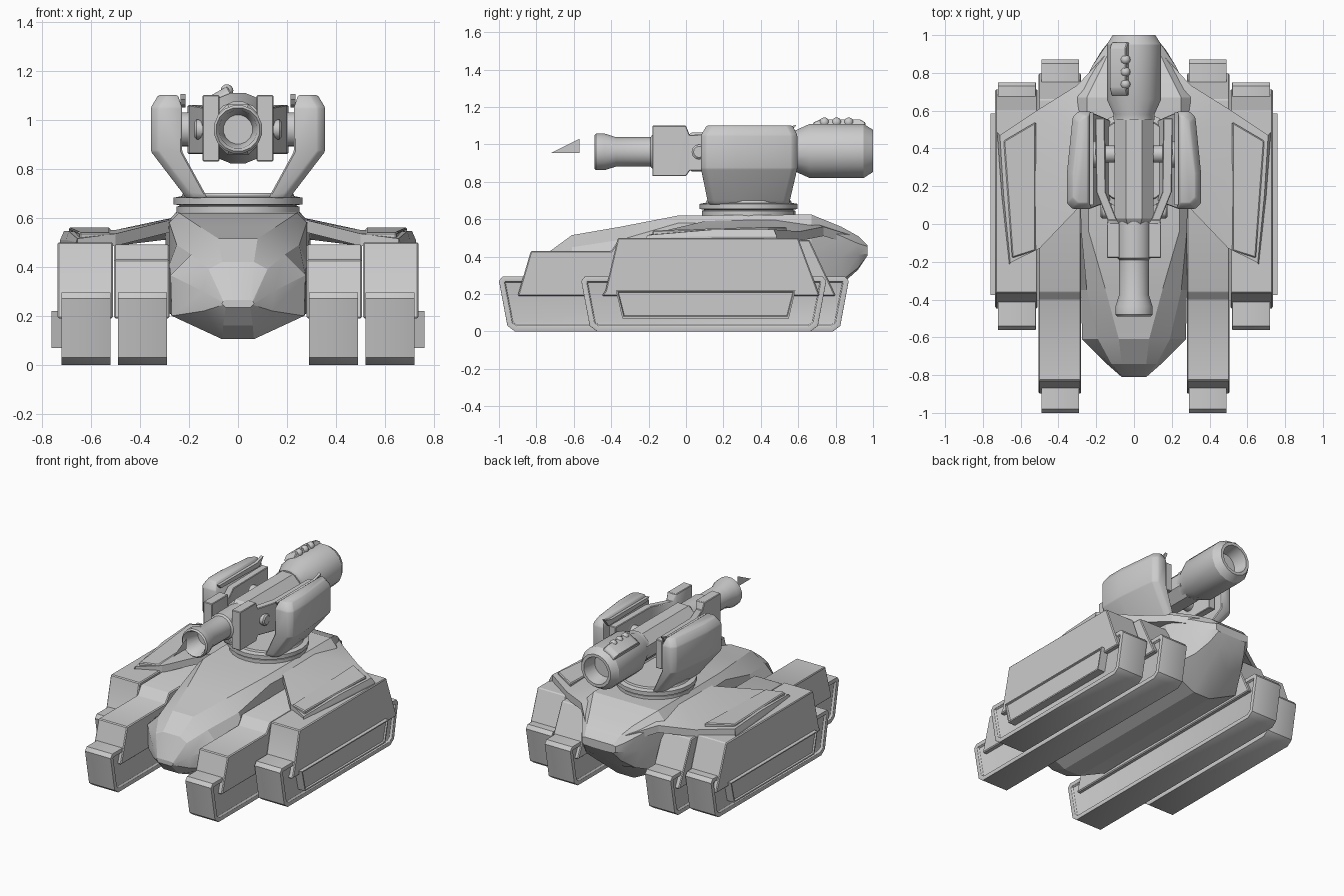
import bpy, bmesh, math
from mathutils import Vector, Matrix

if "Cube" in bpy.data.objects:
    bpy.data.objects.remove(bpy.data.objects["Cube"])


def finish(bm, name, mirror=False, bevel=0.0, seg=1, angle=32, bevel_min=25):
    bmesh.ops.remove_doubles(bm, verts=bm.verts, dist=0.0005)
    bmesh.ops.recalc_face_normals(bm, faces=bm.faces)
    if bevel:
        es = [e for e in bm.edges if e.is_manifold
              and e.calc_face_angle(0) > math.radians(bevel_min)]
        bmesh.ops.bevel(bm, geom=es, offset=bevel, segments=seg,
                        profile=0.5, affect='EDGES', clamp_overlap=True)
    for f in bm.faces:
        f.smooth = True
    for e in bm.edges:
        e.smooth = e.is_manifold and e.calc_face_angle(0) < math.radians(angle)
    me = bpy.data.meshes.new(name)
    bm.to_mesh(me)
    bm.free()
    ob = bpy.data.objects.new(name, me)
    bpy.context.collection.objects.link(ob)
    if mirror:
        ob.modifiers.new("Mirror", 'MIRROR')
    return ob


def loft_bm(rings, closed=True, caps=True):
    bm = bmesh.new()
    rows = [[bm.verts.new(p) for p in r] for r in rings]
    n = len(rows[0])
    for a, b in zip(rows, rows[1:]):
        for i in range(n if closed else n - 1):
            j = (i + 1) % n
            bm.faces.new((a[i], a[j], b[j], b[i]))
    if caps:
        bm.faces.new(rows[0])
        bm.faces.new(rows[-1])
    return bm


def side_prism(pts, x0, x1, inset=None):
    """Profile in (y, z) extruded along x; inset = (width, depth) on the x1 side and x0 side."""
    bm = loft_bm([[(x, y, z) for y, z in pts] for x in (x0, x1)])
    bmesh.ops.recalc_face_normals(bm, faces=bm.faces)
    if inset:
        sides = [f for f in bm.faces if abs(f.normal.x) > 0.9]
        bmesh.ops.inset_individual(bm, faces=sides, thickness=inset[0], depth=0)
        bmesh.ops.inset_individual(bm, faces=sides, thickness=0.006, depth=-inset[1])
    return bm


def revolve(name, prof, axis, centre, n, turn=0.0, mirror=False, angle=32):
    """Profile of (radius, position along axis); ends are capped."""
    rings = []
    for r, h in prof:
        ring = []
        for i in range(n):
            t = 2 * math.pi * i / n + turn
            a, b = r * math.cos(t), r * math.sin(t)
            p = {'x': (h, a, b), 'y': (a, h, b), 'z': (a, b, h)}[axis]
            ring.append(Vector(p) + Vector(centre))
        rings.append(ring)
    return finish(loft_bm(rings), name, mirror, angle=angle)


# Tracks: (name, y front, y back, x inner, x outer)
for name, y0, y1, x0, x1 in (("inner_track", -1.0, 0.87, 0.29, 0.49),
                             ("outer_track", -0.56, 0.75, 0.52, 0.72)):
    prof = [(y0, 0.27), (y0 + 0.02, 0.295), (y1 - 0.02, 0.295), (y1, 0.27),
            (y1 - 0.045, 0.03), (y1 - 0.085, 0.0), (y0 + 0.085, 0.0), (y0 + 0.045, 0.03)]
    finish(side_prism(prof, x0, x1, (0.03, 0.015)), name, True,
           bevel=0.012, seg=2, angle=35, bevel_min=60)

# Fenders over the tracks
inner = [(-0.90, 0.19), (-0.83, 0.43), (-0.40, 0.43), (-0.36, 0.49),
         (0.66, 0.49), (0.80, 0.19)]
finish(side_prism(inner, 0.28, 0.505), "inner_fender", True, bevel=0.006)
outer = [(-0.45, 0.19), (-0.43, 0.22), (-0.365, 0.50), (0.60, 0.50), (0.715, 0.19)]
finish(side_prism(outer, 0.51, 0.735), "outer_fender", True, bevel=0.006)

# Side skirt with recessed panel
skirt = [(-0.375, 0.22), (0.585, 0.22), (0.55, 0.07), (-0.34, 0.07)]
finish(side_prism(skirt, 0.70, 0.76, (0.012, 0.01)), "side_skirt", True)

# Hull: half sections from keel to deck at each y, mirrored into closed rings
stations = [
    (-0.81, [(.05, .235), (.06, .245), (.065, .25), (.06, .26), (.05, .265)]),
    (-0.74, [(.06, .16), (.14, .22), (.145, .30), (.12, .39), (.065, .42)]),
    (-0.61, [(.065, .105), (.27, .20), (.275, .365), (.19, .45), (.08, .515)]),
    (-0.35, [(.065, .105), (.275, .21), (.28, .41), (.25, .49), (.15, .56)]),
    (-0.04, [(.065, .105), (.28, .21), (.28, .44), (.28, .58), (.24, .62)]),
    (0.67, [(.065, .105), (.28, .21), (.29, .42), (.30, .57), (.25, .625)]),
    (0.83, [(.065, .25), (.19, .27), (.225, .40), (.225, .51), (.17, .56)]),
    (0.92, [(.06, .33), (.14, .34), (.17, .41), (.165, .47), (.13, .51)]),
    (0.97, [(.05, .405), (.11, .405), (.13, .415), (.13, .455), (.11, .46)]),
]
rings = [[(x, y, z) for x, z in half] + [(-x, y, z) for x, z in reversed(half)]
         for y, half in stations]
finish(loft_bm(rings), "hull", angle=22)

# Shoulder armour: strips across x, each with front, middle and back points
wing = [[(.12, .16, .61), (.12, .60, .615), (.12, .93, .50)],
        [(.28, .10, .59), (.29, .45, .595), (.30, .735, .56)],
        [(.50, -.13, .535), (.50, .25, .55), (.50, .61, .535)],
        [(.655, -.205, .515), (.69, .15, .545), (.71, .47, .545)],
        [(.66, -.215, .50), (.70, .15, .51), (.725, .485, .51)]]
bm = loft_bm(wing, closed=False, caps=False)
geo = bmesh.ops.extrude_face_region(bm, geom=bm.faces[:] + bm.edges[:] + bm.verts[:])
for v in geo["geom"]:
    if isinstance(v, bmesh.types.BMVert):
        v.co.z -= 0.05
finish(bm, "shoulder_armour", True, angle=15)

# Raised plate lying on the shoulder armour
plate = [(.52, -.14), (.645, -.18), (.69, .44), (.52, .54)]
bm = loft_bm([[(x, y, z + (0.02 if y > 0 else 0)) for x, y in plate] for z in (.50, .54)])
finish(bm, "shoulder_plate", True, bevel=0.006)

# Turret ring
revolve("turret_ring", [(.25, .60), (.25, .645), (.235, .65), (.262, .655), (.262, .682),
                        (.23, .688), (.225, .70)], 'z', (0, .335, 0), 24)

# Turret arms: (z, inner x, outer x, front y, back y)
levels = [(.68, .125, .215, .12, .55), (.70, .135, .225, .115, .555),
          (.87, .228, .355, .08, .595), (1.05, .228, .355, .08, .595),
          (1.10, .245, .325, .11, .57)]
rings = []
for z, xi, xo, ya, yb in levels:
    c = 0.03
    rings.append([(xi, ya, z), (xo - c, ya, z), (xo, ya + c, z), (xo, .27, z),
                  (xo - .03, yb - c, z), (xo - .03 - c, yb, z), (xi, yb, z)])
finish(loft_bm(rings), "turret_arm", True, bevel=0.006, angle=40)
fin = [(.12, 1.06), (.10, 1.085), (.52, 1.085), (.59, 1.105), (.55, 1.05)]
finish(side_prism(fin, .215, .235), "arm_fin", True)

# Gun: barrel with hollow muzzle, receiver and hollow breech
GZ = 0.96
revolve("gun_barrel", [(.06, -.36), (.078, -.475), (.09, -.49), (.10, -.48), (.10, -.435),
                       (.08, -.375), (.08, -.19), (.092, -.18), (.092, .03)],
        'y', (0, 0, GZ), 16, math.pi / 16)
revolve("gun_receiver", [(.09, .0), (.112, .03), (.112, .58)], 'y', (0, 0, GZ), 8, math.pi / 8)
revolve("gun_breech", [(.11, .55), (.11, .58), (.147, .66), (.147, .95), (.115, 1.0),
                       (.095, 1.0), (.08, .90)], 'y', (0, 0, GZ + .005), 16, math.pi / 16)

# Bent rails beside the gun: path of (x, y, z low, z high)
path = [(.11, -.18, .83, 1.10), (.11, .0, .83, 1.10), (.115, .02, .86, 1.05),
        (.175, .17, .86, 1.06), (.18, .56, .86, 1.06)]
rings = [[(x - w, y, a), (x + w, y, a), (x + w, y, b), (x - w, y, b)]
         for (x, y, a, b), w in zip(path, (.034, .034, .025, .025, .025))]
finish(loft_bm(rings), "gun_rail", True, bevel=0.004)

# Pivots and bolts
revolve("gun_pivot", [(.045, .09), (.045, .15), (.07, .155), (.07, .24)],
        'x', (0, .37, GZ), 16, mirror=True)
revolve("rail_bolt", [(.04, .12), (.04, .17), (.03, .178)], 'x', (0, .07, GZ), 12, mirror=True)

# Sight box on the breech, tilted round the gun axis, with three studs
tilt = Matrix.Translation((0, 0, GZ)) @ Matrix.Rotation(math.radians(-30), 4, 'Y')
box = [(.68, .12), (.68, .155), (.72, .175), (.93, .175), (.96, .155), (.96, .12)]
bm = side_prism(box, -.05, .05)
bmesh.ops.transform(bm, matrix=tilt, verts=bm.verts)
finish(bm, "sight_box", bevel=0.005)
for i in range(3):
    bm = bmesh.new()
    bmesh.ops.create_uvsphere(bm, u_segments=12, v_segments=8, radius=.026,
                              matrix=Matrix.Translation((-.045, .74 + .065 * i, 1.118)))
    finish(bm, "sight_stud")

# Flat pointer ahead of the muzzle
bm = bmesh.new()
bm.faces.new([bm.verts.new(p) for p in ((0, -.72, .955), (0, -.57, .955), (0, -.57, 1.03))])
finish(bm, "front_pointer")
